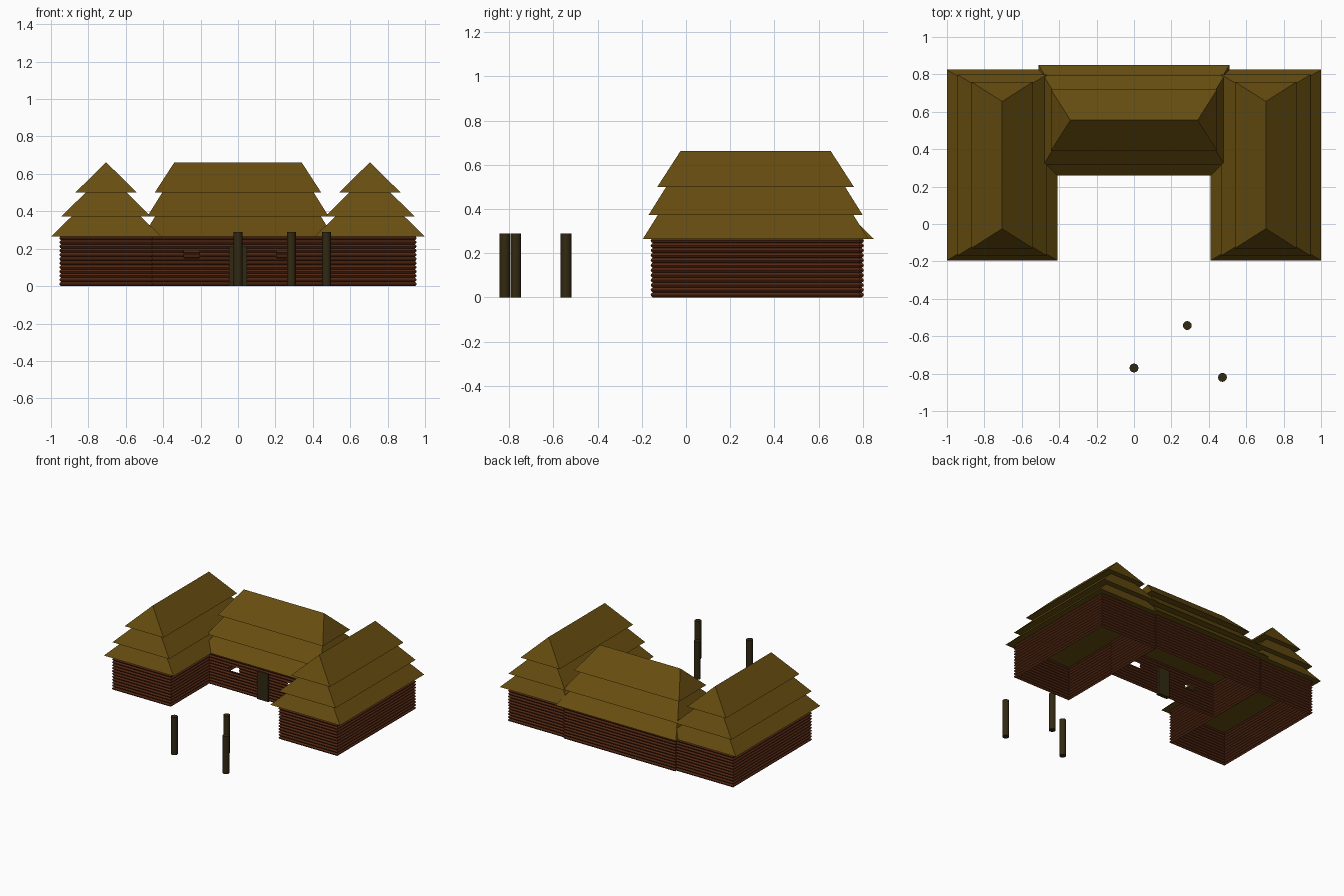
import bpy, bmesh, math
from mathutils import Matrix

if "Cube" in bpy.data.objects:
    bpy.data.objects.remove(bpy.data.objects["Cube"])


def material(name, rgb):
    m = bpy.data.materials.new(name)
    m.diffuse_color = (*rgb, 1)
    m.use_nodes = True
    m.node_tree.nodes["Principled BSDF"].inputs["Base Color"].default_value = m.diffuse_color
    return m


THATCH = material("thatch", (0.135, 0.074, 0.005))
LOG = material("log_brown", (0.085, 0.020, 0.006))
POST = material("dark_timber", (0.032, 0.022, 0.006))


def finish(bm, name, mat, loc=(0, 0, 0), turn=0):
    bm.transform(Matrix.Translation(loc) @ Matrix.Rotation(turn, 4, 'Z'))
    bmesh.ops.recalc_face_normals(bm, faces=bm.faces)
    me = bpy.data.meshes.new(name)
    bm.to_mesh(me)
    bm.free()
    me.materials.append(mat)
    ob = bpy.data.objects.new(name, me)
    bpy.context.collection.objects.link(ob)
    return ob


# Hipped thatch roof: three overlapping tiers, the top one ending in a ridge
# (half width, half length, z) at the bottom and top of each tier
TIERS = [((0.295, 0.51, 0.265), (0.185, 0.443, 0.372)),
         ((0.24, 0.485, 0.372), (0.11, 0.405, 0.50)),
         ((0.165, 0.445, 0.50), (0.0, 0.34, 0.662))]


def roof(name, loc, turn=0):
    bm = bmesh.new()
    for (w, l, z), (tw, tl, tz) in TIERS:
        corners = ((-1, -1), (1, -1), (1, 1), (-1, 1))
        low = [bm.verts.new((sx * w, sy * l, z)) for sx, sy in corners]
        top = [bm.verts.new((sx * tw, sy * tl, tz)) for sx, sy in corners]
        bm.faces.new(low[::-1])
        if tw > 0:
            bm.faces.new(top)
        for i in range(4):
            j = (i + 1) % 4
            bm.faces.new((low[i], low[j], top[j], top[i]))
    bmesh.ops.remove_doubles(bm, verts=bm.verts, dist=1e-5)
    finish(bm, name, THATCH, loc, turn)


# Walls of stacked half-round logs, open at floor and ceiling
ROWS, SEGS, HEIGHT, BULGE = 12, 4, 0.268, 0.009
WINDOWS = ((-0.29, -0.205), (0.205, 0.29))
SILL, LINTEL = 0.153, 0.188


def log_walls(name, hx, hy, loc, windows=()):
    bm = bmesh.new()
    cuts = sorted(x for pair in windows for x in pair)
    rings = []
    for k in range(ROWS * SEGS + 1):
        out = BULGE * math.sin(math.pi * (k % SEGS) / SEGS)
        x, y, z = hx + out, hy + out, HEIGHT * k / (ROWS * SEGS)
        pts = [(-x, -y)] + [(c, -y) for c in cuts] + [(x, -y), (x, y), (-x, y)]
        rings.append([bm.verts.new((px, py, z)) for px, py in pts])
    n = len(rings[0])
    for a, b in zip(rings, rings[1:]):
        zm = (a[0].co.z + b[0].co.z) / 2
        for i in range(n):
            j = (i + 1) % n
            xm = (a[i].co.x + a[j].co.x) / 2
            front = i <= len(cuts)
            if front and SILL < zm < LINTEL and any(p < xm < q for p, q in windows):
                continue  # window opening
            bm.faces.new((a[i], a[j], b[j], b[i]))
    finish(bm, name, LOG, loc)


# Two side wings and the main hall behind
for side, sx in (("left", -1), ("right", 1)):
    log_walls(side + "_wing_walls", 0.241, 0.466, (sx * 0.705, 0.315, 0))
    roof(side + "_wing_roof", (sx * 0.705, 0.315, 0))
log_walls("main_hall_walls", 0.466, 0.241, (0, 0.555, 0), WINDOWS)
roof("main_hall_roof", (0, 0.555, 0), math.pi / 2)

# Door in the front of the main hall
bm = bmesh.new()
bmesh.ops.create_cube(bm, size=1, matrix=Matrix.Diagonal((0.095, 0.03, 0.215, 1)))
finish(bm, "door", POST, (0, 0.313, 0.1075))

# Free-standing posts in the yard
for i, (x, y) in enumerate(((0, -0.77), (0.285, -0.543), (0.473, -0.82))):
    bm = bmesh.new()
    bmesh.ops.create_cone(bm, cap_ends=True, segments=12, radius1=0.024,
                          radius2=0.024, depth=0.288)
    ob = finish(bm, f"yard_post_{i + 1}", POST, (x, y, 0.144))
    for p in ob.data.polygons:
        p.use_smooth = len(p.vertices) == 4
    bpy.context.view_layer.objects.active = ob
    ob.select_set(True)
    bpy.ops.object.shade_smooth_by_angle(angle=math.radians(40))
    ob.select_set(False)
